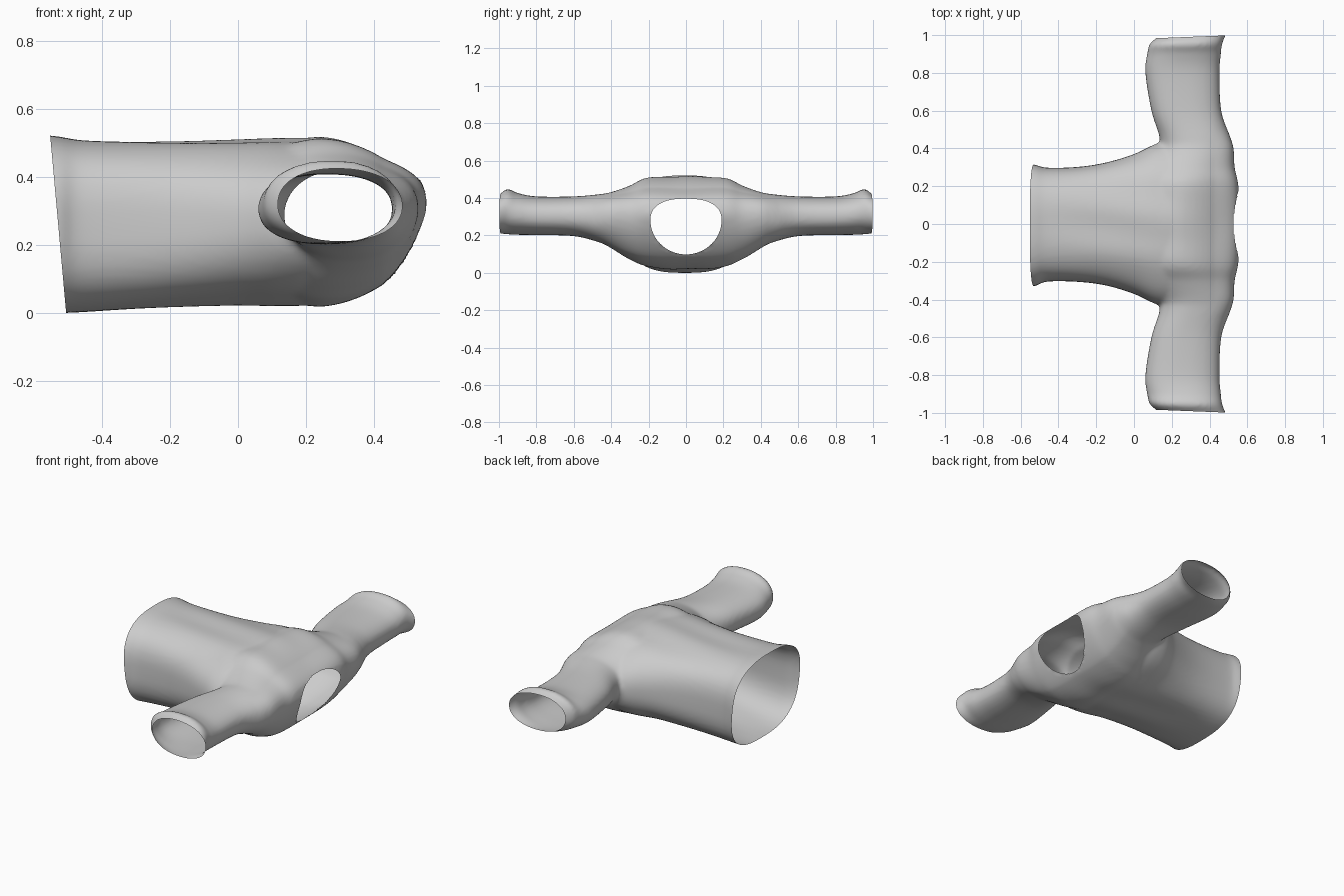
import bpy, bmesh, math
from mathutils import Vector

if "Cube" in bpy.data.objects:
    bpy.data.objects.remove(bpy.data.objects["Cube"])


def spline(stations, steps):
    """Catmull-Rom interpolation through the station rows."""
    rows, n = [], len(stations)
    for i in range(n - 1):
        p = [stations[max(0, min(n - 1, i + k))] for k in (-1, 0, 1, 2)]
        for s in range(steps):
            t = s / steps
            rows.append([0.5 * (2 * b + (c - a) * t + (2 * a - 5 * b + 4 * c - d) * t * t
                                + (3 * b - a - 3 * c + d) * t ** 3) for a, b, c, d in zip(*p)])
    return rows + [list(stations[-1])]


def loft(bm, stations, place, sides=72, steps=6):
    """Closed loft of superellipse rings: (position, u0, u1, z0, z1, exponent)."""
    rings = []
    for pos, u0, u1, z0, z1, e in spline(stations, steps):
        ring = []
        for k in range(sides):
            a = 2 * math.pi * k / sides
            c, s = math.cos(a), math.sin(a)
            u = (u0 + u1) / 2 + (u1 - u0) / 2 * math.copysign(abs(c) ** (2 / e), c)
            z = (z0 + z1) / 2 + (z1 - z0) / 2 * math.copysign(abs(s) ** (2 / e), s)
            ring.append(bm.verts.new(place(pos, u, z)))
        rings.append(ring)
    faces = [bm.faces.new((r[k], r[(k + 1) % sides], q[(k + 1) % sides], q[k]))
             for r, q in zip(rings, rings[1:]) for k in range(sides)]
    faces += [bm.faces.new(rings[0]), bm.faces.new(rings[-1])]
    bmesh.ops.recalc_face_normals(bm, faces=faces)


bm = bmesh.new()

# Torso, lofted along x from hem to chest
torso = [(-0.62, -.34, .325, -.005, .53, 2.6), (-0.53, -.33, .315, .002, .522, 2.7),
         (-0.46, -.305, .298, .006, .511, 2.9), (-0.3, -.306, .302, .018, .506, 2.9),
         (-0.15, -.325, .325, .025, .506, 2.7), (0.0, -.37, .37, .028, .510, 2.4),
         (0.12, -.425, .425, .025, .514, 2.2), (0.22, -.435, .435, .028, .512, 2.1),
         (0.32, -.39, .39, .06, .48, 2.0), (0.4, -.3, .3, .1, .43, 2.0)]
loft(bm, torso, lambda p, u, z: Vector((p, u, z)))

# Shoulders and sleeves, lofted along y; half is listed and mirrored
half = [(0.0, -.08, .56, .022, .518, 1.7), (0.2, -.05, .553, .035, .512, 1.8),
        (0.3, .03, .533, .075, .47, 2.0), (0.4, .125, .527, .135, .435, 2.1),
        (0.46, .135, .51, .165, .424, 2.2), (0.6, .092, .462, .2, .412, 2.3),
        (0.8, .06, .453, .205, .412, 2.3), (0.9, .07, .46, .207, .43, 2.2),
        (0.955, .085, .467, .21, .452, 2.2), (1.0, .135, .485, .215, .42, 2.2),
        (1.05, .16, .5, .22, .4, 2.2)]
sleeves = [(-r[0],) + r[1:] for r in reversed(half[1:])] + half
loft(bm, sleeves, lambda p, u, z: Vector((u, p, z)))

raw = bpy.data.meshes.new("shirt_raw")
bm.to_mesh(raw)
bm.free()
shirt = bpy.data.objects.new("shirt", raw)
bpy.context.scene.collection.objects.link(shirt)

# Fuse torso and sleeves into one smooth skin
remesh = shirt.modifiers.new("fuse", 'REMESH')
remesh.mode = 'VOXEL'
remesh.voxel_size = 0.012
smooth = shirt.modifiers.new("soften", 'SMOOTH')
smooth.factor = 0.5
smooth.iterations = 5
bpy.context.view_layer.update()
fused = bpy.data.meshes.new_from_object(shirt.evaluated_get(bpy.context.evaluated_depsgraph_get()))
shirt.modifiers.clear()
shirt.data = fused
bm = bmesh.new()
bm.from_mesh(fused)

# Lift the collar tip, and add soft lengthwise folds across chest and back
for v in bm.verts:
    x, y, z = v.co
    if x > 0.42:
        lift = min(1, (x - 0.42) / 0.12) ** 1.5 * max(0, 1 - (y / 0.5) ** 4)
        v.co.z += 0.05 * lift
    if abs(y) < 0.42 and -0.5 < x < 0.45:
        fade = (1 - (y / 0.42) ** 2) * math.sin(math.pi * (x + 0.5) / 0.95)
        v.co.z += 0.004 * fade * math.sin(26 * y + 4 * x)


# Open the hem and both cuffs
def cut(co, no):
    bmesh.ops.bisect_plane(bm, geom=bm.verts[:] + bm.edges[:] + bm.faces[:],
                           plane_co=co, plane_no=no, clear_outer=True)


cut((-0.528, 0, 0.26), (-1, 0, -0.09))
for side in (-1, 1):
    cut((0.48, side * 0.998, 0.3), (-0.04, side, 0))

# Open the neck: egg-shaped hole seen along x, narrower at the bottom
MID = 0.285


def neck(y, z):
    dz = z - MID
    rz, e = (0.115, 2.4) if dz > 0 else (0.183, 2.0)
    return (abs(y / 0.19) ** e + abs(dz / rz) ** e) ** (1 / e)


gone = []
for f in bm.faces:
    c = f.calc_center_median()
    if c.x > 0.42 and neck(c.y, c.z) < 1:
        gone.append(f)
bmesh.ops.delete(bm, geom=gone, context='FACES')
for v in bm.verts:
    if v.is_boundary and v.co.x > 0.4 and abs(v.co.y) < 0.3:
        r = neck(v.co.y, v.co.z)
        v.co.y /= r
        v.co.z = MID + (v.co.z - MID) / r

for f in bm.faces:
    f.smooth = True
low = min(v.co.z for v in bm.verts)
bmesh.ops.translate(bm, verts=bm.verts[:], vec=(0, 0, -low))
bm.to_mesh(fused)
bm.free()
